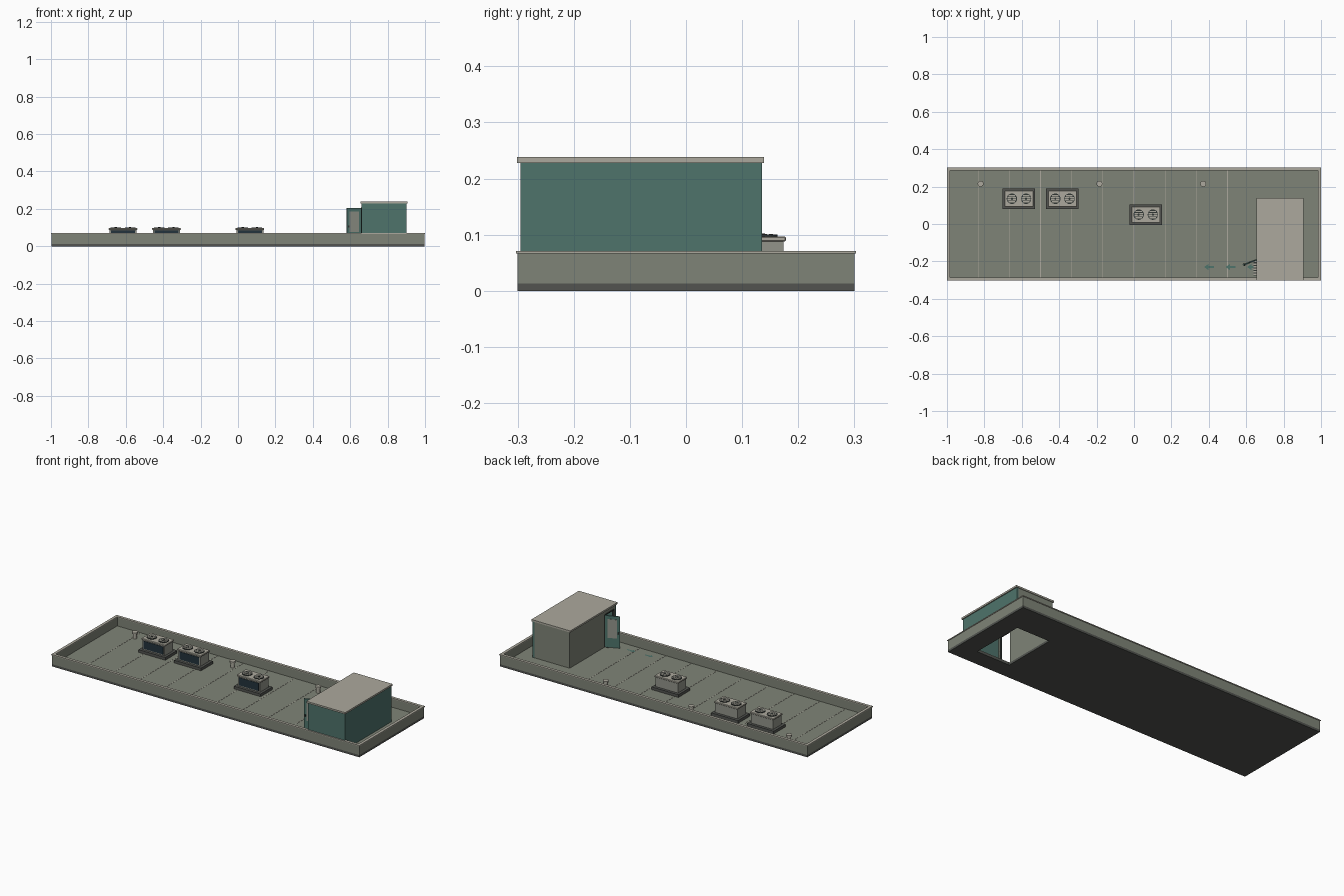
import bpy, bmesh, math
from mathutils import Matrix

if "Cube" in bpy.data.objects:
    bpy.data.objects.remove(bpy.data.objects["Cube"])


def material(name, r, g, b):
    col = [((c / 255 + 0.055) / 1.055) ** 2.4 for c in (r, g, b)] + [1]
    m = bpy.data.materials.new(name)
    m.use_nodes = True
    m.diffuse_color = col
    m.node_tree.nodes["Principled BSDF"].inputs["Base Color"].default_value = col
    return m


MEMBRANE = material("grey green roofing", 127, 132, 119)
STONE = material("pale stone grey", 172, 169, 157)
SLAB = material("dark slab grey", 82, 84, 80)
TEAL = material("teal cladding", 78, 115, 107)
CASING = material("metal casing grey", 146, 148, 138)
COIL = material("navy coil", 34, 50, 60)
DARK = material("charcoal", 48, 54, 52)


def finish(name, bm, mat):
    me = bpy.data.meshes.new(name)
    bm.to_mesh(me)
    bm.free()
    me.materials.append(mat)
    ob = bpy.data.objects.new(name, me)
    bpy.context.collection.objects.link(ob)
    return ob


def add_box(bm, x, y, z):
    size = Matrix.Diagonal((x[1] - x[0], y[1] - y[0], z[1] - z[0], 1))
    mid = Matrix.Translation((sum(x) / 2, sum(y) / 2, sum(z) / 2))
    bmesh.ops.create_cube(bm, size=1, matrix=mid @ size)


def box(name, mat, x, y, z):
    bm = bmesh.new()
    add_box(bm, x, y, z)
    return finish(name, bm, mat)


def frame(name, mat, hx, hy, t, z):
    # rectangular ring centred on the origin
    bm = bmesh.new()
    for s in (-1, 1):
        add_box(bm, (-hx, hx), sorted((s * hy, s * (hy - t))), z)
        add_box(bm, sorted((s * hx, s * (hx - t))), (t - hy, hy - t), z)
    return finish(name, bm, mat)


def add_disc(bm, x, y, z, r, sides=20):
    bmesh.ops.create_cone(bm, cap_ends=True, segments=sides, radius1=r, radius2=r,
                          depth=z[1] - z[0],
                          matrix=Matrix.Translation((x, y, sum(z) / 2)))


def disc(name, mat, x, y, z, r):
    bm = bmesh.new()
    add_disc(bm, x, y, z, r)
    return finish(name, bm, mat)


# Slab and roofing, with a stair opening
DECK = 0.016
cutter = box("stair_opening_cutter", DARK, (0.67, 0.885), (-0.2, 0.12), (-0.1, 0.1))
cutter.hide_render = True
cutter.hide_set(True)
cutter.display_type = 'WIRE'
slab = box("floor_slab", SLAB, (-0.997, 0.997), (-0.3, 0.3), (0, 0.013))
deck = box("roof_deck", MEMBRANE, (-0.99, 0.99), (-0.295, 0.295), (0.013, DECK))
for ob in (slab, deck):
    cut = ob.modifiers.new("stair_opening", 'BOOLEAN')
    cut.operation = 'DIFFERENCE'
    cut.solver = 'EXACT'
    cut.object = cutter

# Parapet and coping
frame("parapet", MEMBRANE, 0.997, 0.3, 0.012, (0.013, 0.066))
frame("parapet_coping", STONE, 1.0, 0.303, 0.017, (0.066, 0.071))

# Deck seams
bm = bmesh.new()
for i in range(1, 11):
    x = -1 + i / 6
    if x < 0.65:
        add_box(bm, (x - 0.0015, x + 0.0015), (-0.288, 0.288), (DECK, DECK + 0.001))
finish("deck_seams", bm, STONE)

# Stair house walls
X0, X1, Y0, Y1, T, TOP = 0.66, 0.9, -0.295, 0.135, 0.01, 0.228
D0, D1, DTOP = -0.275, -0.192, 0.205
box("stair_house_front_wall", TEAL, (X0, X1), (Y0, Y0 + T), (DECK, TOP))
box("stair_house_left_wall", TEAL, (X1 - T, X1), (Y0 + T, Y1), (DECK, TOP))
box("stair_house_back_wall", MEMBRANE, (X0, X1 - T), (Y1 - T, Y1), (DECK, TOP))
bm = bmesh.new()
add_box(bm, (X0, X0 + T), (Y0 + T, D0), (DECK, TOP))
add_box(bm, (X0, X0 + T), (D1, Y1 - T), (DECK, TOP))
add_box(bm, (X0, X0 + T), (D0, D1), (DTOP, TOP))
finish("stair_house_door_wall", bm, MEMBRANE)
box("stair_house_roof", STONE, (0.654, 0.906), (-0.301, 0.139), (TOP, 0.238))

# Doorway surround and ribbed threshold
bm = bmesh.new()
for y in (D0, D1):
    add_box(bm, (X0 - 0.003, X0 + T), (y - 0.003, y + 0.003), (DECK, DTOP))
add_box(bm, (X0 - 0.003, X0 + T), (D0, D1), (DTOP - 0.003, DTOP + 0.003))
finish("door_surround", bm, DARK)
box("door_threshold", DARK, (0.64, X0), (D0, D1), (DECK, DECK + 0.003))
bm = bmesh.new()
for i in range(6):
    y = D0 + 0.003 + i * 0.0135
    add_box(bm, (0.64, X0), (y, y + 0.008), (DECK + 0.003, DECK + 0.005))
finish("threshold_ribs", bm, STONE)

# Open door, hinged on its right end
hinge = Matrix.Translation((0.657, -0.19, 0)) @ Matrix.Rotation(math.radians(21.8), 4, 'Z')
leaf = box("door_leaf", TEAL, (-0.081, 0), (-0.003, 0.003), (DECK + 0.003, 0.204))
panel = box("door_panel", CASING, (-0.066, -0.012), (-0.0045, 0.0045), (0.075, 0.185))
handle = box("door_handle", DARK, (-0.076, -0.07), (-0.008, 0.008), (0.1, 0.112))
for ob in (leaf, panel, handle):
    ob.matrix_world = hinge

# Painted arrows leading away from the door
for i, x in enumerate((0.375, 0.49, 0.605)):
    outline = [(0, 0), (0.022, -0.016), (0.022, -0.005), (0.052, -0.005)]
    outline += [(px, -py) for px, py in reversed(outline[1:])]
    bm = bmesh.new()
    face = bm.faces.new([bm.verts.new((x + px, -0.23 + py, DECK + 0.002))
                         for px, py in outline])
    if face.normal.z < 0:
        face.normal_flip()
    bm.normal_update()
    finish(f"floor_arrow_{i + 1}", bm, TEAL)


def cooling_unit(tag, cx, cy):
    def span(c, h):
        return (c - h, c + h)
    box("unit_plinth_" + tag, SLAB, span(cx, 0.087), span(cy, 0.055), (DECK, 0.032))
    box("unit_body_" + tag, CASING, span(cx, 0.072), span(cy, 0.039), (0.032, 0.09))
    lid = box("unit_lid_" + tag, STONE, span(cx, 0.077), span(cy, 0.043), (0.088, 0.097))
    soft = lid.modifiers.new("soft_edges", 'BEVEL')
    soft.width = 0.002
    box("unit_coil_" + tag, COIL, span(cx, 0.064), (cy - 0.041, cy - 0.038), (0.038, 0.083))
    # Two fans under barred guards
    for side in (-1, 1):
        fx = cx + side * 0.038
        name = tag + ("_right" if side < 0 else "_left")
        disc("unit_fan_" + name, DARK, fx, cy, (0.097, 0.1), 0.028)
        bm = bmesh.new()
        for k in (-1.5, -0.5, 0.5, 1.5):
            y = k * 0.011
            half = math.sqrt(0.024 ** 2 - y ** 2)
            add_box(bm, span(fx, half), span(cy + y, 0.0035), (0.1, 0.101))
        finish("unit_fan_guard_" + name, bm, STONE)
        disc("unit_fan_hub_" + name, DARK, fx, cy, (0.1, 0.102), 0.006)


for tag, cx, cy in (("a", -0.615, 0.135), ("b", -0.383, 0.135), ("c", 0.063, 0.05)):
    cooling_unit(tag, cx, cy)

# Vent pipes with caps
for i, x in enumerate((-0.82, -0.185, 0.37)):
    bm = bmesh.new()
    add_disc(bm, x, 0.215, (DECK, 0.045), 0.011, 16)
    add_disc(bm, x, 0.215, (0.045, 0.054), 0.016, 16)
    vent = finish(f"vent_pipe_{i + 1}", bm, STONE)
